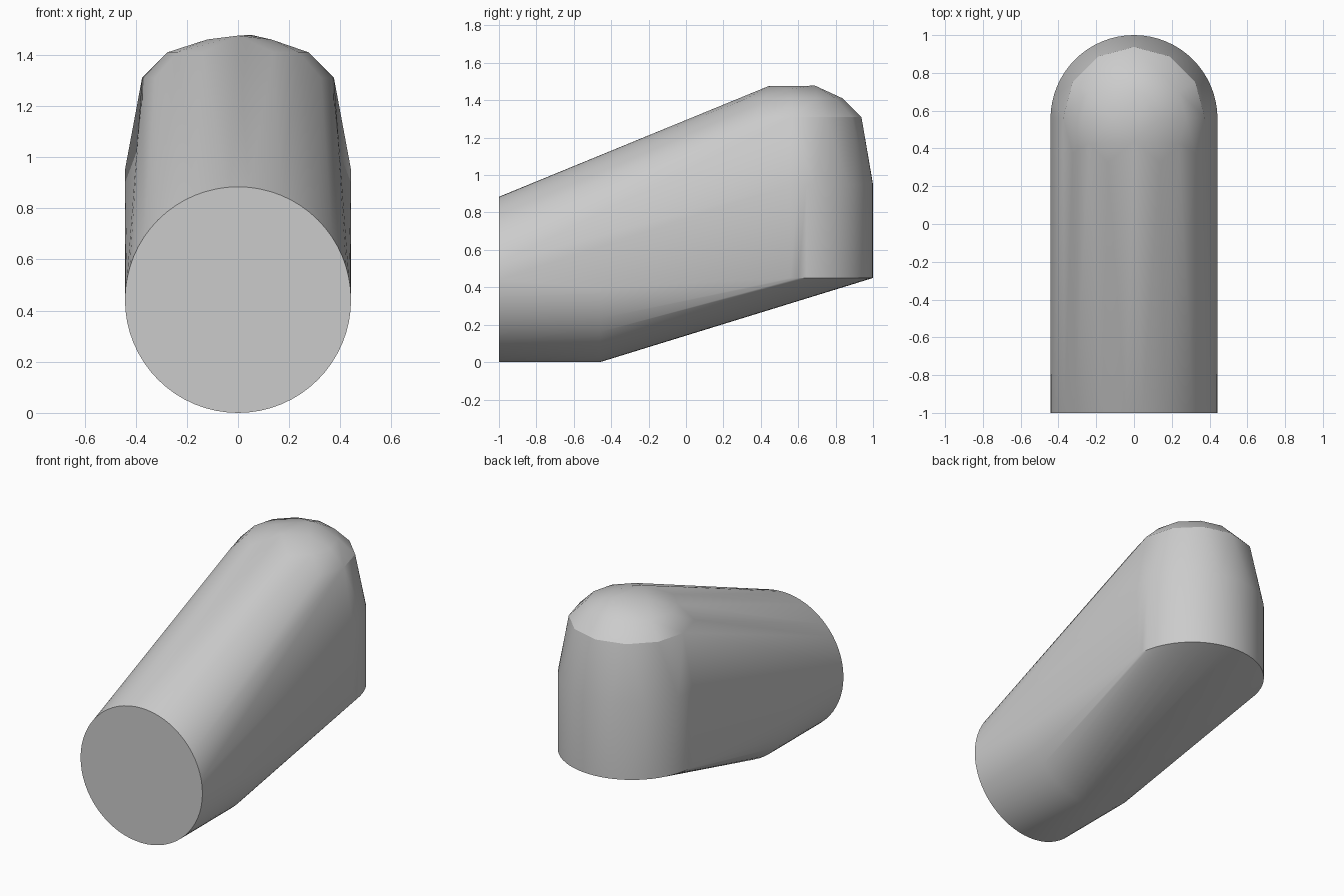
import bpy, bmesh, math

cube = bpy.data.objects.get("Cube")
if cube:
    bpy.data.objects.remove(cube)

R = 0.442        # main radius of both tubes
CY = 0.558       # axis of the upright tube


def arc(n, start=0.0, sweep=2 * math.pi):
    """Cosine and sine pairs along an arc."""
    return [(math.cos(start + sweep * i / n), math.sin(start + sweep * i / n))
            for i in range(n + 1)]


points = []

# Lying tube: full front ring, and the lower half where the underside bends up
points += [(R * c, -1, R + R * s) for c, s in arc(64)]
points += [(R * c, -0.46, R + R * s) for c, s in arc(32, math.pi, math.pi)]

# Upright rounded back, straight then tapering into the shoulder
for z in (0.45, 0.95):
    points += [(R * c, CY + R * s, z) for c, s in arc(32, 0, math.pi)]

# Faceted dome: shoulder ring, middle ring and a small crown
for radius, z in ((0.375, 1.31), (0.275, 1.41)):
    points += [(radius * c, CY + 0.005 + radius * s, z) for c, s in arc(12)]
points += [(0, 0.44, 1.475), (0.05, 0.69, 1.478),
           (-0.12, CY, 1.46), (0.13, CY, 1.46)]

# Stretch one skin over all the rings
bm = bmesh.new()
for p in points:
    bm.verts.new(p)
bmesh.ops.remove_doubles(bm, verts=bm.verts[:], dist=0.0005)
hull = bmesh.ops.convex_hull(bm, input=bm.verts[:])
unused = {g for g in hull["geom_interior"] + hull["geom_unused"]
          if isinstance(g, bmesh.types.BMVert)}
bmesh.ops.delete(bm, geom=list(unused), context="VERTS")
bmesh.ops.dissolve_limit(bm, angle_limit=math.radians(0.3),
                         verts=bm.verts[:], edges=bm.edges[:])
bmesh.ops.recalc_face_normals(bm, faces=bm.faces[:])

mesh = bpy.data.meshes.new("elbow_body")
bm.to_mesh(mesh)
bm.free()
body = bpy.data.objects.new("elbow_body", mesh)
bpy.context.collection.objects.link(body)

# Plain grey
grey = bpy.data.materials.new("plain_grey")
grey.use_nodes = True
colour = (0.6, 0.6, 0.6, 1)
grey.diffuse_color = colour
grey.node_tree.nodes["Principled BSDF"].inputs["Base Color"].default_value = colour
mesh.materials.append(grey)

bpy.ops.object.select_all(action="DESELECT")
body.select_set(True)
bpy.context.view_layer.objects.active = body
bpy.ops.object.shade_smooth_by_angle(angle=math.radians(30))
